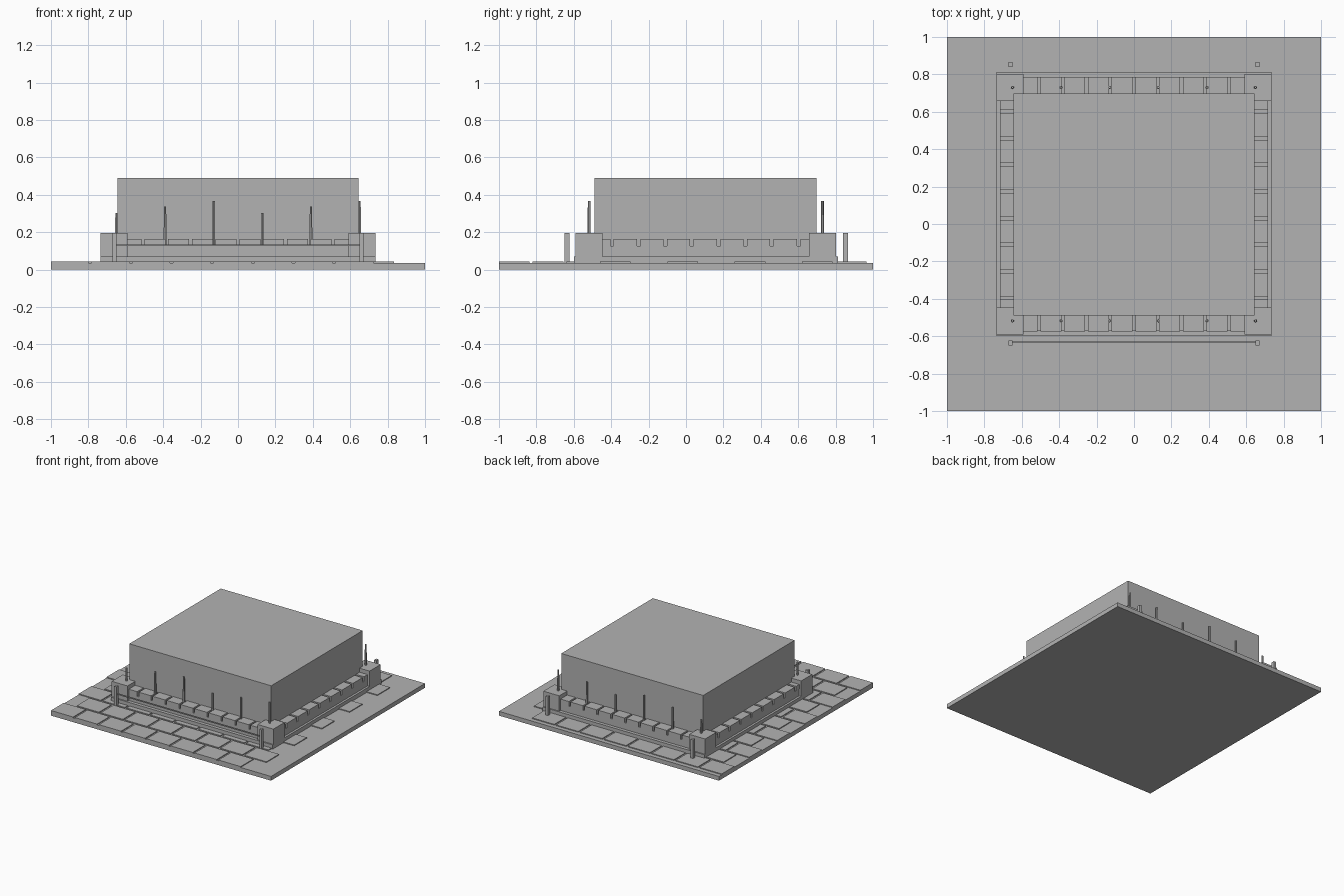
import bpy, bmesh
from mathutils import Matrix, Vector

cube = bpy.data.objects.get("Cube")
if cube:
    bpy.data.objects.remove(cube, do_unlink=True)

stone = bpy.data.materials.new("stone_grey")
stone.use_nodes = True
GREY = (0.45, 0.45, 0.45, 1)
stone.diffuse_color = GREY
stone.node_tree.nodes["Principled BSDF"].inputs["Base Color"].default_value = GREY


def boxes(name, spans):
    """One object made of boxes, each given as x, y and z spans."""
    bm = bmesh.new()
    for span in spans:
        centre = Vector([(a + b) / 2 for a, b in span])
        size = Vector([b - a for a, b in span])
        bmesh.ops.create_cube(bm, size=1, matrix=Matrix.LocRotScale(centre, None, size))
    return finish(name, bm)


def finish(name, bm):
    mesh = bpy.data.meshes.new(name)
    bm.to_mesh(mesh)
    bm.free()
    mesh.materials.append(stone)
    obj = bpy.data.objects.new(name, mesh)
    bpy.context.collection.objects.link(obj)
    return obj


def around(c, half):
    return (c - half, c + half)


GROUND, PLINTH, WALL, MERLON, TOWER = 0.035, 0.07, 0.125, 0.163, 0.196
MID = 0.106          # centre of the building along y

# Ground slab with staggered paving
boxes("ground_slab", [((-1, 1), (-1, 1), (0, GROUND))])
PITCH, ROW, GAP = 0.2175, 0.18, 0.016
tiles = []
for row in range(11):
    y = -1 + row * ROW
    for col in range(8):
        x = -1 + (col + 0.5 * (row % 2)) * PITCH
        tiles.append(((x, x + PITCH - GAP), (y, y + ROW - GAP), (GROUND - 0.005, 0.042)))
boxes("paving_tiles", tiles)

# Plinth and main block
boxes("plinth", [((-0.735, 0.735), (-0.6, 0.812), (GROUND, PLINTH))])
boxes("main_block", [((-0.645, 0.645), (-0.49, 0.698), (PLINTH, 0.49))])

# Low walls on four sides
boxes("front_and_back_walls", [((-0.6, 0.6), around(MID + s * 0.634, 0.045), (PLINTH, WALL))
                               for s in (-1, 1)])
boxes("side_walls", [(around(s * 0.675, 0.042), (-0.46, 0.67), (PLINTH, WALL))
                     for s in (-1, 1)])

# Merlons along the walls
merlons = []
for s in (-1, 1):
    for i in range(10):
        x = (i - 4.5) * 0.127
        merlons.append((around(x, 0.056), around(MID + s * 0.634, 0.0455), (WALL, MERLON)))
    for i in range(9):
        y = 0.103 + (i - 4) * 0.1425
        span = (max(y - 0.062, -0.5), min(y + 0.062, 0.71))
        merlons.append((around(s * 0.675, 0.0425), span, (WALL, MERLON)))
boxes("merlons", merlons)

# Corner towers
boxes("corner_towers", [(around(sx * 0.663, 0.072), around(MID + sy * 0.624, 0.072), (PLINTH, TOWER))
                        for sx in (-1, 1) for sy in (-1, 1)])

# Outer posts, and a rail across the front pair
boxes("gate_posts", [(around(s * 0.66, 0.011), around(y, 0.013), (GROUND, TOWER))
                     for s in (-1, 1) for y in (-0.637, 0.853)])
boxes("front_rail", [((-0.66, 0.66), around(-0.632, 0.004), (0.126, 0.135))])

# Upright stakes in three alternating heights
bm = bmesh.new()
for y in (-0.518, 0.73):
    for i in range(6):
        top = (0.302, 0.337, 0.367)[i % 3]
        pos = Vector(((i - 2.5) * 0.26, y, (WALL + top) / 2))
        bmesh.ops.create_cone(bm, cap_ends=True, segments=6, radius1=0.009, radius2=0.007,
                              depth=top - WALL, matrix=Matrix.Translation(pos))
finish("stakes", bm)
